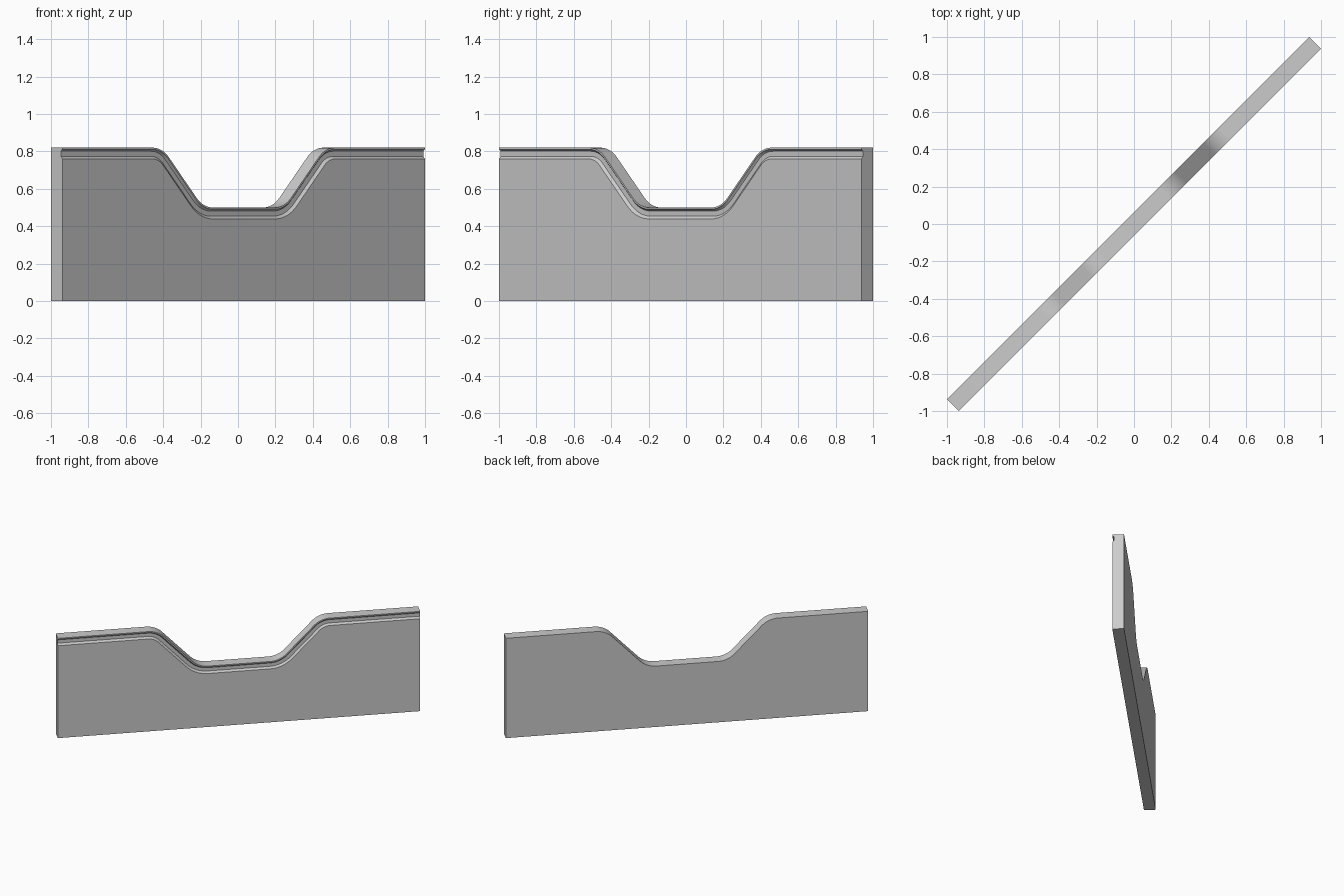
import bpy, bmesh, math

if "Cube" in bpy.data.objects:
    bpy.data.objects.remove(bpy.data.objects["Cube"])

HALF_T = 0.0442            # half thickness of the panel
HALF_L = math.sqrt(2) - HALF_T
HIGH, LOW = 0.82, 0.50     # top edge heights
R, SLOPE = 0.17, math.radians(46)
STEPS = 10

# Top edge of one half: flat dip, concave arc, straight slope, convex arc, flat
dip = 0.235
line = (HIGH - LOW - 2 * R * (1 - math.cos(SLOPE))) / math.sin(SLOPE)
dip_end = dip + 2 * R * math.sin(SLOPE) + line * math.cos(SLOPE)
half = []                  # (s, z, tangent angle)
for i in range(STEPS + 1):
    a = SLOPE * i / STEPS
    half.append((dip + R * math.sin(a), LOW + R * (1 - math.cos(a)), a))
for i in range(STEPS + 1):
    a = SLOPE * (1 - i / STEPS)
    half.append((dip_end - R * math.sin(a), HIGH - R * (1 - math.cos(a)), a))
half.append((HALF_L, HIGH, 0))
path = [(-s, z, -a) for s, z, a in reversed(half)] + half

# Cross-section below the top edge: (depth below edge, offset across thickness)
section = [(0, -HALF_T), (0, HALF_T), (0.009, HALF_T), (0.012, HALF_T - 0.006),
           (0.019, HALF_T - 0.013), (0.046, HALF_T - 0.013),
           (0.052, HALF_T - 0.008), (0.061, HALF_T)]


def place(bm, s, n, z):
    # s runs along the diagonal, n points out of the grooved face
    return bm.verts.new(((s + n) / math.sqrt(2), (s - n) / math.sqrt(2), z))


# Panel with moulded groove following the dipped edge
bm = bmesh.new()
rings = []
for s, z, a in path:
    ring = [place(bm, s + d * math.sin(a), n, z - d * math.cos(a)) for d, n in section]
    ring += [place(bm, s, HALF_T, 0), place(bm, s, -HALF_T, 0)]
    rings.append(ring)
for r0, r1 in zip(rings, rings[1:]):
    for j in range(len(r0)):
        k = (j + 1) % len(r0)
        bm.faces.new((r0[j], r0[k], r1[k], r1[j]))
bm.faces.new(rings[0])
bm.faces.new(rings[-1])
bmesh.ops.recalc_face_normals(bm, faces=bm.faces)

mesh = bpy.data.meshes.new("wall_panel")
bm.to_mesh(mesh)
bm.free()
panel = bpy.data.objects.new("wall_panel", mesh)
bpy.context.collection.objects.link(panel)
bpy.context.view_layer.objects.active = panel
panel.select_set(True)
bpy.ops.object.shade_smooth_by_angle(angle=math.radians(20))
